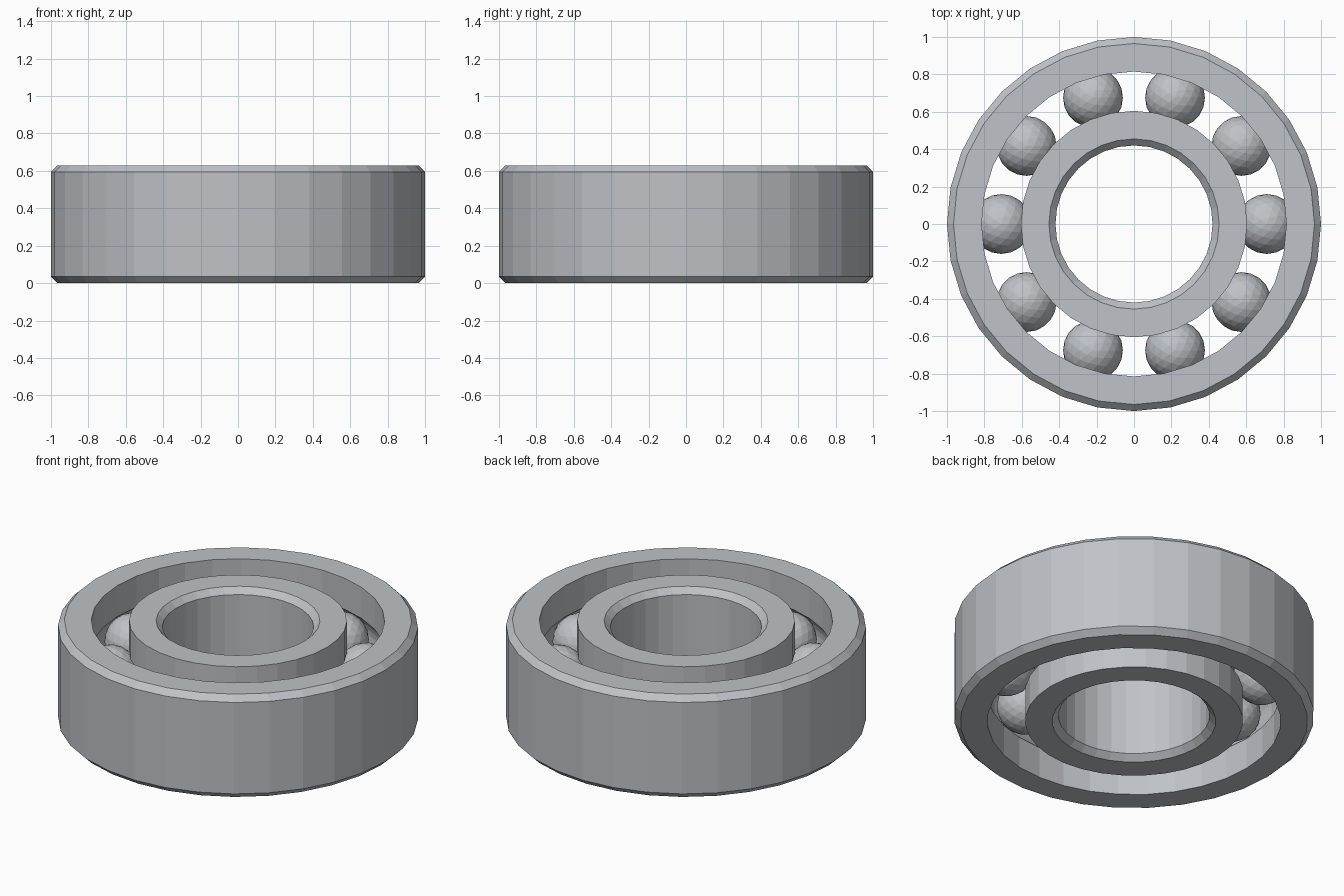
import bpy, bmesh
from math import sin, cos, pi, sqrt, atan2

cube = bpy.data.objects.get("Cube")
if cube:
    bpy.data.objects.remove(cube)

HEIGHT, CHAMFER, SEGMENTS = 0.63, 0.035, 32
BALLS, BALL_R, TRACK_R = 10, 0.16, 0.71
MID = HEIGHT / 2

steel = bpy.data.materials.new("brushed steel grey")
steel.use_nodes = True
steel.diffuse_color = (0.52, 0.54, 0.57, 1)
steel.node_tree.nodes["Principled BSDF"].inputs["Base Color"].default_value = steel.diffuse_color


def finish(name, bm):
    """Turn a bmesh into a flat-shaded steel object."""
    bmesh.ops.recalc_face_normals(bm, faces=bm.faces)
    mesh = bpy.data.meshes.new(name)
    bm.to_mesh(mesh)
    bm.free()
    mesh.materials.append(steel)
    obj = bpy.data.objects.new(name, mesh)
    bpy.context.collection.objects.link(obj)
    return obj


def groove(radius, steps=8):
    """Ball track cut into the wall at the given radius, from bottom to top."""
    offset = radius - TRACK_R
    side = 1 if offset > 0 else -1
    r = BALL_R + 0.003
    half = atan2(sqrt(r * r - offset * offset), abs(offset))
    angles = [half * (2 * i / steps - 1) for i in range(steps + 1)]
    return [(TRACK_R + side * r * cos(a), MID + r * sin(a)) for a in angles]


def race(name, plain_r, track_wall_r):
    """Ring with chamfers on its plain wall and a ball track on the other."""
    inset = CHAMFER if plain_r < track_wall_r else -CHAMFER
    profile = [(plain_r + inset, HEIGHT), (plain_r, HEIGHT - CHAMFER),
               (plain_r, CHAMFER), (plain_r + inset, 0), (track_wall_r, 0)]
    profile += groove(track_wall_r) + [(track_wall_r, HEIGHT)]
    bm = bmesh.new()
    loops = []
    for i in range(SEGMENTS):
        a = 2 * pi * i / SEGMENTS
        loops.append([bm.verts.new((r * cos(a), r * sin(a), z)) for r, z in profile])
    for i, loop in enumerate(loops):
        after = loops[(i + 1) % SEGMENTS]
        for j in range(len(profile)):
            k = (j + 1) % len(profile)
            bm.faces.new((loop[j], after[j], after[k], loop[k]))
    return finish(name, bm)


# Two concentric rings
race("outer_ring", 1.0, 0.815)
race("inner_ring", 0.42, 0.605)

# Balls evenly spaced in the track
for i in range(BALLS):
    a = 2 * pi * i / BALLS
    bm = bmesh.new()
    bmesh.ops.create_icosphere(bm, subdivisions=3, radius=BALL_R)
    ball = finish(f"ball_{i + 1}", bm)
    ball.location = (TRACK_R * cos(a), TRACK_R * sin(a), MID)
